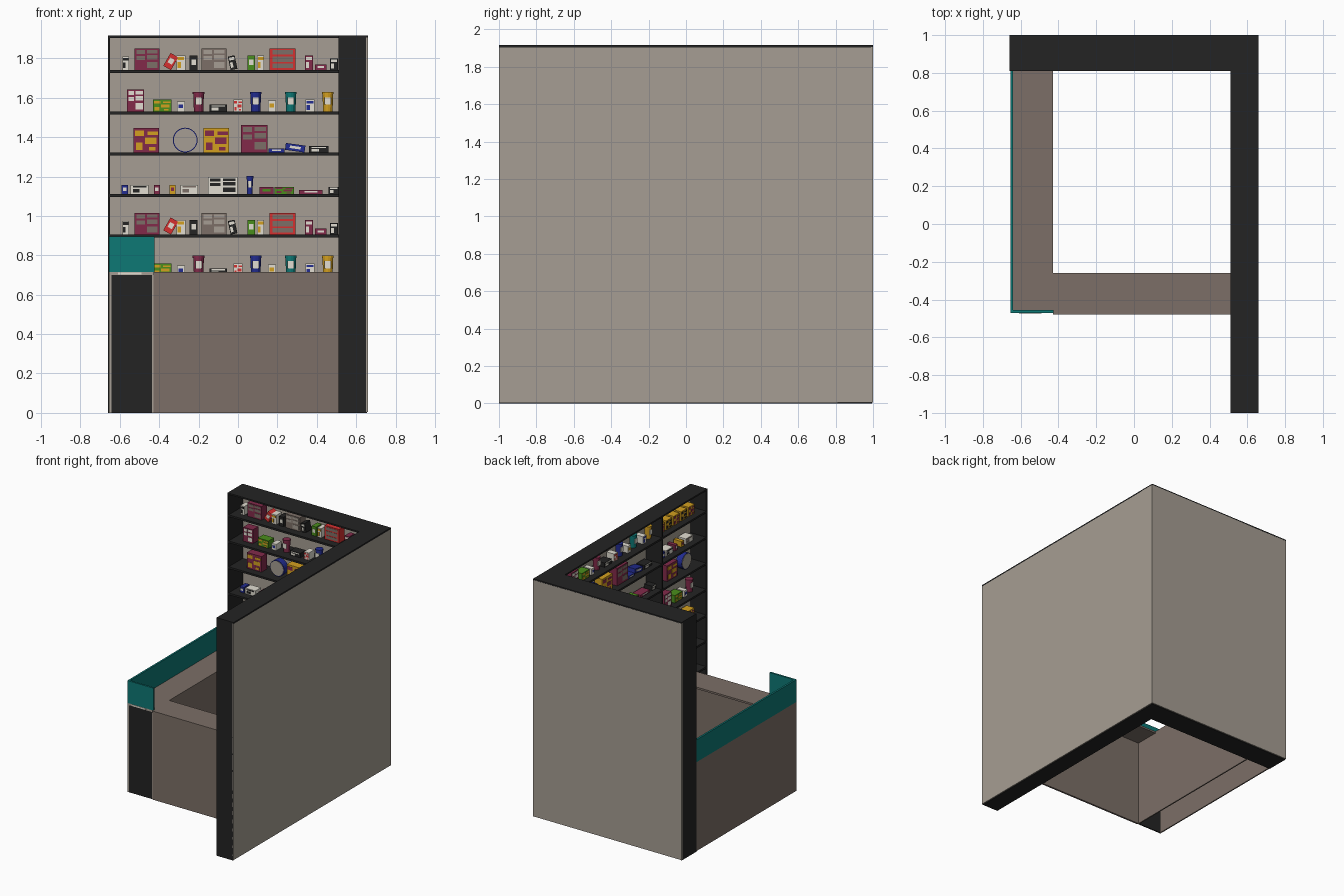
import bpy, bmesh, math
from mathutils import Matrix, Vector

if "Cube" in bpy.data.objects:
    bpy.data.objects.remove(bpy.data.objects["Cube"])

# ---------- palette ----------
def lin(c):
    c /= 255
    return c / 12.92 if c <= 0.04045 else ((c + 0.055) / 1.055) ** 2.4

PALETTE = {
    "black": (35, 35, 35), "beige": (166, 158, 147), "brown": (124, 111, 103),
    "teal": (13, 120, 117), "maroon": (130, 42, 74), "red": (214, 48, 48),
    "yellow": (212, 160, 32), "green": (74, 142, 28), "blue": (34, 44, 145),
    "white": (226, 222, 210),
}
MATS, INDEX = [], {}
for name, rgb in PALETTE.items():
    m = bpy.data.materials.new(name)
    m.diffuse_color = (*[lin(c) for c in rgb], 1)
    m.use_nodes = True
    m.node_tree.nodes["Principled BSDF"].inputs["Base Color"].default_value = m.diffuse_color
    INDEX[name] = len(MATS)
    MATS.append(m)

# ---------- helpers ----------
def add_box(bm, lo, hi, color, mat=Matrix()):
    lo, hi = Vector(lo), Vector(hi)
    size = hi - lo
    m = mat @ Matrix.Translation((lo + hi) / 2) @ Matrix.Diagonal((*size, 1))
    r = bmesh.ops.create_cube(bm, size=1, matrix=m)
    for f in {f for v in r["verts"] for f in v.link_faces}:
        f.material_index = INDEX[color]

def add_cyl(bm, r1, r2, h, color, mat, sides=12):
    r = bmesh.ops.create_cone(bm, cap_ends=True, segments=sides, radius1=r1,
                              radius2=r2, depth=h, matrix=mat)
    for f in {f for v in r["verts"] for f in v.link_faces}:
        f.material_index = INDEX[color]

def finish(bm, name):
    me = bpy.data.meshes.new(name)
    bm.to_mesh(me)
    bm.free()
    for m in MATS:
        me.materials.append(m)
    ob = bpy.data.objects.new(name, me)
    bpy.context.collection.objects.link(ob)
    return ob

def part(name, color, *boxes):
    bm = bmesh.new()
    for lo, hi in boxes:
        add_box(bm, lo, hi, color)
    return finish(bm, name)

# ---------- shelving walls ----------
TOP = 1.915
part("wall_panels", "beige",
     ((-0.66, 0.99, 0.004), (0.66, 1, 1.906)),
     ((0.65, -1, 0.004), (0.66, 0.99, 1.906)))
part("top_boards", "black",
     ((-0.66, 0.81, 1.903), (0.66, 1, TOP)),
     ((0.51, -1, 1.903), (0.66, 0.81, TOP)))
part("upright_boards", "black",
     ((-0.66, 0.81, 0), (-0.65, 0.995, TOP - 0.005)),
     ((0.51, -1, 0), (0.655, -0.985, TOP - 0.005)),
     ((0.51, -0.437, 0), (0.65, -0.423, 1.905)))
SHELVES = [1.725, 1.515, 1.307, 1.097, 0.89, 0.683, 0.475, 0.265, 0.0]
for i, z in enumerate(SHELVES):
    part(f"shelf_{i + 1}", "black",
         ((-0.655, 0.81, z), (0.65, 0.992, z + 0.015)),
         ((0.51, -0.99, z), (0.652, 0.81, z + 0.015)))

# ---------- counter ----------
part("front_counter", "brown",
     ((-0.43, -0.475, 0), (0.51, -0.46, 0.70)),
     ((-0.43, -0.48, 0.70), (0.51, -0.26, 0.715)))
part("side_counter", "brown",
     ((-0.655, -0.465, 0), (-0.645, 0.81, 0.715)),
     ((-0.44, -0.46, 0), (-0.43, 0.81, 0.70)),
     ((-0.645, -0.455, 0.70), (-0.43, 0.81, 0.715)))
part("counter_end_panel", "black", ((-0.643, -0.47, 0), (-0.437, -0.46, 0.70)))
part("counter_end_frame", "beige",
     ((-0.655, -0.47, 0), (-0.643, -0.46, 0.715)),
     ((-0.437, -0.47, 0), (-0.43, -0.46, 0.715)),
     ((-0.643, -0.47, 0.70), (-0.437, -0.455, 0.715)))
part("counter_end_strip", "white", ((-0.61, -0.473, 0.703), (-0.49, -0.469, 0.713)))
part("counter_screen", "teal",
     ((-0.655, -0.455, 0.715), (-0.64, 0.81, 0.895)),
     ((-0.655, -0.47, 0.715), (-0.425, -0.455, 0.895)))

# ---------- products: label layouts as fractions of the front face ----------
LABELS = {
    "grid": [(.07, .42, .47, .66), (.07, .42, .74, .93), (.5, .93, .78, .93),
             (.5, .93, .5, .7), (.5, .93, .1, .38)],
    "spots": [(.06, .4, .68, .9), (.55, .95, .72, .85), (.45, .9, .35, .6),
              (.1, .35, .1, .4), (.6, .85, .08, .22)],
    "frame": [(.1, .9, .72, .92), (.1, .9, .38, .64), (.1, .9, .1, .3)],
    "tag": [(.22, .78, .35, .72)],
    "bars": [(.12, .88, .7, .9), (.12, .5, .15, .55)],
}
# kind, position, width, height, main colour, label colour, label style, tilt in degrees
ROW_A = [("box", -.57, .035, .07, "white", "black", "bars", 0),
         ("box", -.462, .125, .11, "maroon", "brown", "grid", 0),
         ("box", -.36, .045, .075, "red", "white", "tag", 30),
         ("box", -.29, .045, .075, "white", "yellow", "bars", 0),
         ("box", -.225, .04, .075, "black", "white", "tag", 0),
         ("box", -.122, .125, .11, "brown", "beige", "grid", 0),
         ("box", -.02, .035, .07, "black", "white", "bars", -12),
         ("box", .067, .04, .075, "green", "white", "tag", 0),
         ("box", .115, .035, .075, "white", "yellow", "bars", 0),
         ("box", .226, .13, .11, "red", "brown", "frame", 0),
         ("box", .36, .04, .075, "maroon", "white", "bars", 0),
         ("box", .42, .06, .03, "maroon", "white", "tag", 0),
         ("box", .488, .04, .06, "black", "white", "bars", 0)]
ROW_B = [("box", -.52, .085, .112, "maroon", "white", "grid", 0),
         ("box", -.385, .095, .06, "green", "yellow", "spots", 0),
         ("box", -.29, .04, .05, "white", "blue", "tag", 0),
         ("can", -.2, .06, .1, "maroon", "white", "tag", 0),
         ("box", -.1, .09, .035, "black", "white", "bars", 0),
         ("box", 0, .045, .06, "white", "red", "spots", 0),
         ("can", .09, .06, .1, "blue", "white", "tag", 0),
         ("box", .172, .04, .055, "white", "yellow", "tag", 0),
         ("can", .268, .06, .1, "teal", "white", "tag", 0),
         ("box", .365, .045, .06, "white", "blue", "bars", 0),
         ("can", .456, .06, .1, "yellow", "white", "tag", 0)]
ROW_C = [("box", -.465, .13, .125, "maroon", "yellow", "spots", 0),
         ("disk", -.268, .126, .126, "blue", "beige", None, 0),
         ("box", -.11, .13, .125, "yellow", "maroon", "spots", 0),
         ("box", .083, .135, .14, "maroon", "brown", "grid", 0),
         ("box", .195, .08, .02, "blue", "white", "tag", 0),
         ("box", .288, .1, .035, "blue", "white", "tag", 8),
         ("box", .41, .1, .032, "black", "white", "bars", 0)]
ROW_D = [("box", -.575, .035, .045, "blue", "white", "tag", 0),
         ("box", -.5, .09, .045, "white", "black", "bars", 0),
         ("box", -.412, .03, .045, "maroon", "white", "tag", 0),
         ("box", -.333, .03, .045, "yellow", "maroon", "tag", 0),
         ("box", -.248, .09, .045, "white", "brown", "bars", 0),
         ("box", -.077, .15, .085, "white", "black", "grid", 0),
         ("can", .06, .035, .09, "blue", "white", "tag", 0),
         ("box", .145, .07, .035, "maroon", "green", "tag", 0),
         ("box", .235, .1, .035, "green", "maroon", "spots", 0),
         ("box", .37, .12, .02, "maroon", "white", "tag", 0),
         ("box", .485, .05, .035, "black", "white", "bars", 0)]
ROW_E = [("box", -.6 + .095 * i, .075, .075, "yellow", ("maroon", "black")[i % 2], "spots", 0)
         for i in range(6)]

def add_product(bm, item, place, z):
    kind, u, w, h, main, accent, style, tilt = item
    t = math.radians(tilt)
    lift = abs(math.sin(t)) * w / 2
    m = place @ Matrix.Translation((u, 0.095, z + lift)) @ Matrix.Rotation(t, 4, 'Y')
    d = 0.035                                   # half depth
    if kind == "disk":
        turn = Matrix.Rotation(math.pi / 2, 4, 'X')
        add_cyl(bm, w / 2, w / 2, 0.05, main, m @ Matrix.Translation((0, 0, h / 2)) @ turn, 24)
        add_cyl(bm, w * .46, w * .46, 0.004, accent,
                m @ Matrix.Translation((0, -0.026, h / 2)) @ turn, 24)
        return
    if kind == "can":
        d = w * 0.45
        add_cyl(bm, w * .4, w * .45, h * .9, main, m @ Matrix.Translation((0, 0, h * .45)))
        add_cyl(bm, w * .5, w * .5, h * .12, main, m @ Matrix.Translation((0, 0, h * .94)))
    else:
        add_box(bm, (-w / 2, -d, 0), (w / 2, d, h), main, m)
    for a, b, c, e in LABELS[style]:
        add_box(bm, ((a - .5) * w, -d - .002, c * h), ((b - .5) * w, -d + .003, e * h), accent, m)

# ---------- fill the shelves: back wall, right wall inside, right wall outside counter ----------
turn = Matrix.Rotation(-math.pi / 2, 4, 'Z')
SECTIONS = [
    ("back", Matrix.Translation((0, 0.81, 0)), [ROW_A, ROW_B, ROW_C, ROW_D], 1),
    ("right", Matrix.Translation((0.5, 0.09, 0)) @ turn, [ROW_B, ROW_C, ROW_D, ROW_A], 1),
    ("entry", Matrix.Translation((0.5, -1.09, 0)) @ turn, [ROW_E, ROW_D, ROW_C, ROW_B], -0.15),
]
for label, place, rows, limit in SECTIONS:
    for i, z in enumerate(SHELVES):
        bm = bmesh.new()
        for item in rows[i % 4]:
            if item[1] < limit:
                add_product(bm, item, place, z + 0.015)
        finish(bm, f"{label}_products_{i + 1}")
